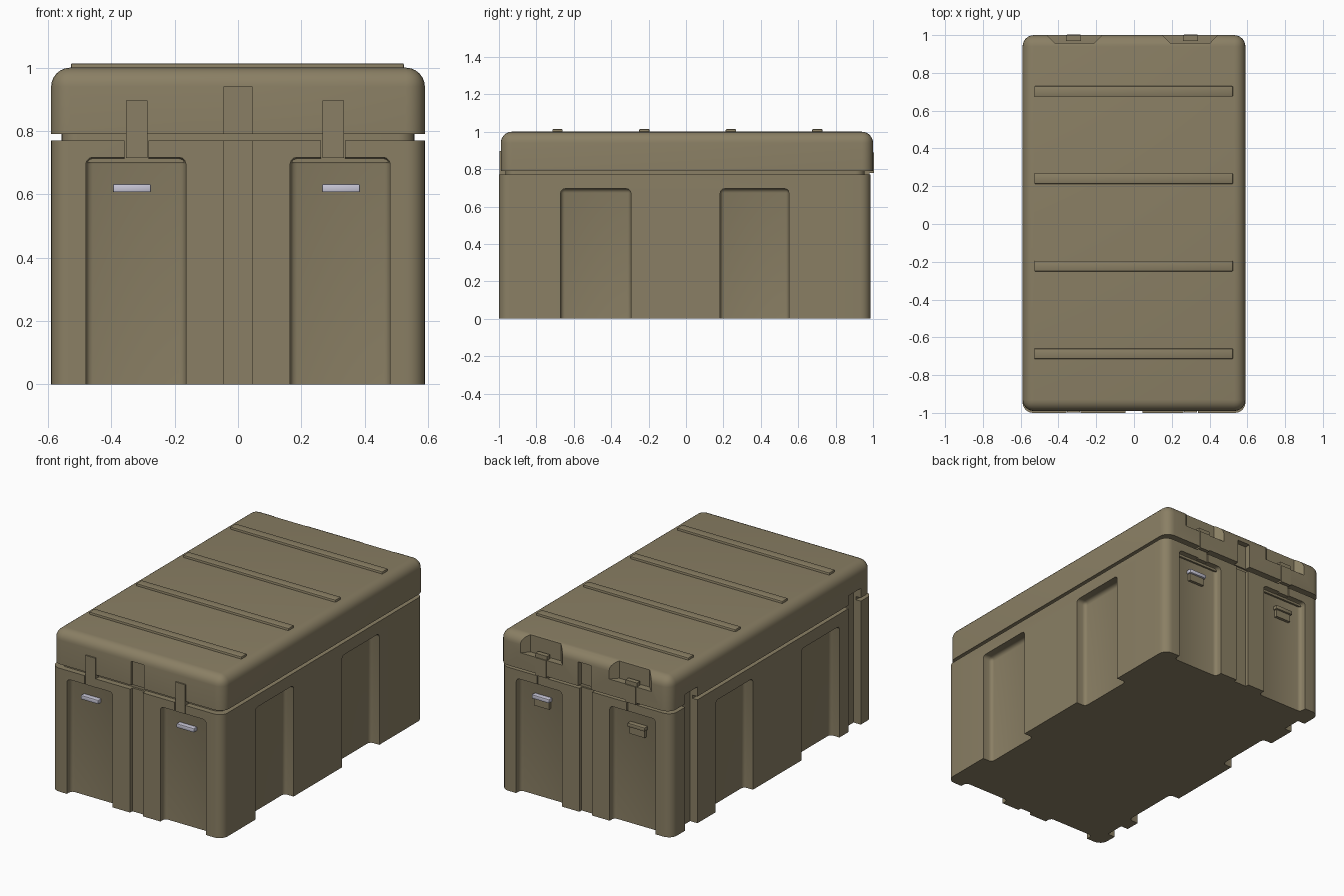
import bpy, bmesh, math
from mathutils import Vector

if "Cube" in bpy.data.objects:
    bpy.data.objects.remove(bpy.data.objects["Cube"])


def material(name, rgb):
    m = bpy.data.materials.new(name)
    m.diffuse_color = (*rgb, 1)
    m.use_nodes = True
    m.node_tree.nodes["Principled BSDF"].inputs["Base Color"].default_value = m.diffuse_color
    return m


TAN = material("olive_tan", (0.255, 0.213, 0.128))
METAL = material("pale_metal", (0.58, 0.57, 0.68))


def box(name, lo, hi, mat=TAN, r=0.0, seg=3, pick=None, move=None):
    """Box between two corners; optional edge rounding and vertex shift."""
    bm = bmesh.new()
    bmesh.ops.create_cube(bm, size=1)
    for v in bm.verts:
        v.co = Vector([lo[i] + (v.co[i] + 0.5) * (hi[i] - lo[i]) for i in range(3)])
        if move:
            v.co = Vector(move(v.co))
    if r:
        edges = [e for e in bm.edges if pick is None or pick(*[v.co for v in e.verts])]
        bmesh.ops.bevel(bm, geom=edges, offset=r, segments=seg, profile=0.5, affect='EDGES')
    bmesh.ops.recalc_face_normals(bm, faces=bm.faces)
    me = bpy.data.meshes.new(name)
    bm.to_mesh(me)
    bm.free()
    me.materials.append(mat)
    ob = bpy.data.objects.new(name, me)
    bpy.context.collection.objects.link(ob)
    return ob


def upright(a, b):
    return abs(a.z - b.z) > 0.01


# main shells
body = box("body", (-0.59, -1.0, 0), (0.59, 0.987, 0.77), r=0.055, seg=6, pick=upright)
neck = box("neck", (-0.557, -0.965, 0.7), (0.557, 0.955, 0.85), r=0.05, seg=6, pick=upright)
lid = box("lid", (-0.59, -0.99, 0.79), (0.59, 1.0, 1.0), r=0.06, seg=6,
          pick=lambda a, b: upright(a, b) or min(a.z, b.z) > 0.9)

body_cuts, lid_cuts, neck_cuts = [], [], []


def cutter(lists, lo, hi, **kw):
    c = box("cutter", lo, hi, **kw)
    c.hide_render = True
    for group in lists:
        group.append(c)
    return c


STRAPS = (-0.32, 0.30)
for s in (-1, 1):
    face = -1.0 if s < 0 else 0.987

    def ends(inner, outer):
        return sorted((inner, outer))

    # large end recesses
    y = ends(face - s * 0.045, s * 1.1)
    for cx in (-0.3225, 0.3225):
        cutter([body_cuts], (cx - 0.158, y[0], -0.1), (cx + 0.158, y[1], 0.717), r=0.022)
    # centre grooves run from body into lid
    y = ends(face - s * 0.022, s * 1.1)
    cutter([body_cuts, lid_cuts], (-0.044, y[0], -0.1), (0.044, y[1], 0.94))
    # strap channels
    for cx in STRAPS:
        y = ends(face - s * 0.035, s * 1.1)
        cutter([body_cuts], (cx - 0.038, y[0], 0.68), (cx + 0.038, y[1], 0.8))
    # long side recesses
    x = ends(s * 0.525, s * 0.7)
    for y0, y1 in ((-0.67, -0.295), (0.183, 0.55)):
        cutter([body_cuts], (x[0], y0, -0.1), (x[1], y1, 0.695), r=0.022)

# hinge slots on the left side
for cy in (0.79, -0.82):
    cutter([body_cuts, lid_cuts, neck_cuts], (-0.7, cy - 0.06, -0.1), (-0.54, cy + 0.06, 0.85))

# tapered notches at the back of the lid
for cx in (-0.315, 0.297):
    cutter([lid_cuts], (cx - 0.18, 0.957, 0.89), (cx + 0.18, 1.1, 1.1),
           move=lambda p, c=cx: (c + (p.x - c) * (0.58 if p.y < 1 else 1.35), p.y, p.z))

for ob, cuts in ((body, body_cuts), (lid, lid_cuts), (neck, neck_cuts)):
    bpy.context.view_layer.objects.active = ob
    for c in cuts:
        m = ob.modifiers.new("cut", 'BOOLEAN')
        m.operation = 'DIFFERENCE'
        m.solver = 'EXACT'
        m.object = c
        bpy.ops.object.modifier_apply(modifier=m.name)
for c in set(body_cuts + lid_cuts + neck_cuts):
    bpy.data.objects.remove(c)

# lid ribs
for i, cy in enumerate((0.702, 0.24, -0.223, -0.687)):
    box(f"lid_rib_{i}", (-0.528, cy - 0.028, 0.98), (0.524, cy + 0.028, 1.014), r=0.006, seg=2)

# latch straps and handle bars on both ends
for i, cx in enumerate(STRAPS):
    box(f"front_strap_{i}", (cx - 0.034, -0.998, 0.715), (cx + 0.034, -0.94, 0.897))
    box(f"back_strap_{i}", (cx - 0.034, 0.93, 0.715), (cx + 0.034, 0.982, 0.8))
    box(f"back_strap_top_{i}", (cx - 0.036, 0.97, 0.78), (cx + 0.036, 1.004, 0.89))
    box(f"back_latch_{i}", (cx - 0.04, 0.968, 0.87), (cx + 0.04, 0.998, 0.915))
for i, cx in enumerate((-0.335, 0.325)):
    box(f"front_handle_{i}", (cx - 0.06, -0.985, 0.607), (cx + 0.06, -0.95, 0.632), METAL, r=0.004, seg=2)
    box(f"back_handle_{i}", (cx - 0.06, 0.935, 0.61), (cx + 0.06, 0.972, 0.634),
        METAL if cx > 0 else TAN, r=0.004, seg=2)
    box(f"back_handle_plate_{i}", (cx - 0.052, 0.935, 0.565), (cx + 0.052, 0.96, 0.612))

# smooth shading with crisp edges
bpy.ops.object.select_all(action='SELECT')
bpy.context.view_layer.objects.active = body
bpy.ops.object.shade_smooth_by_angle(angle=math.radians(35))
